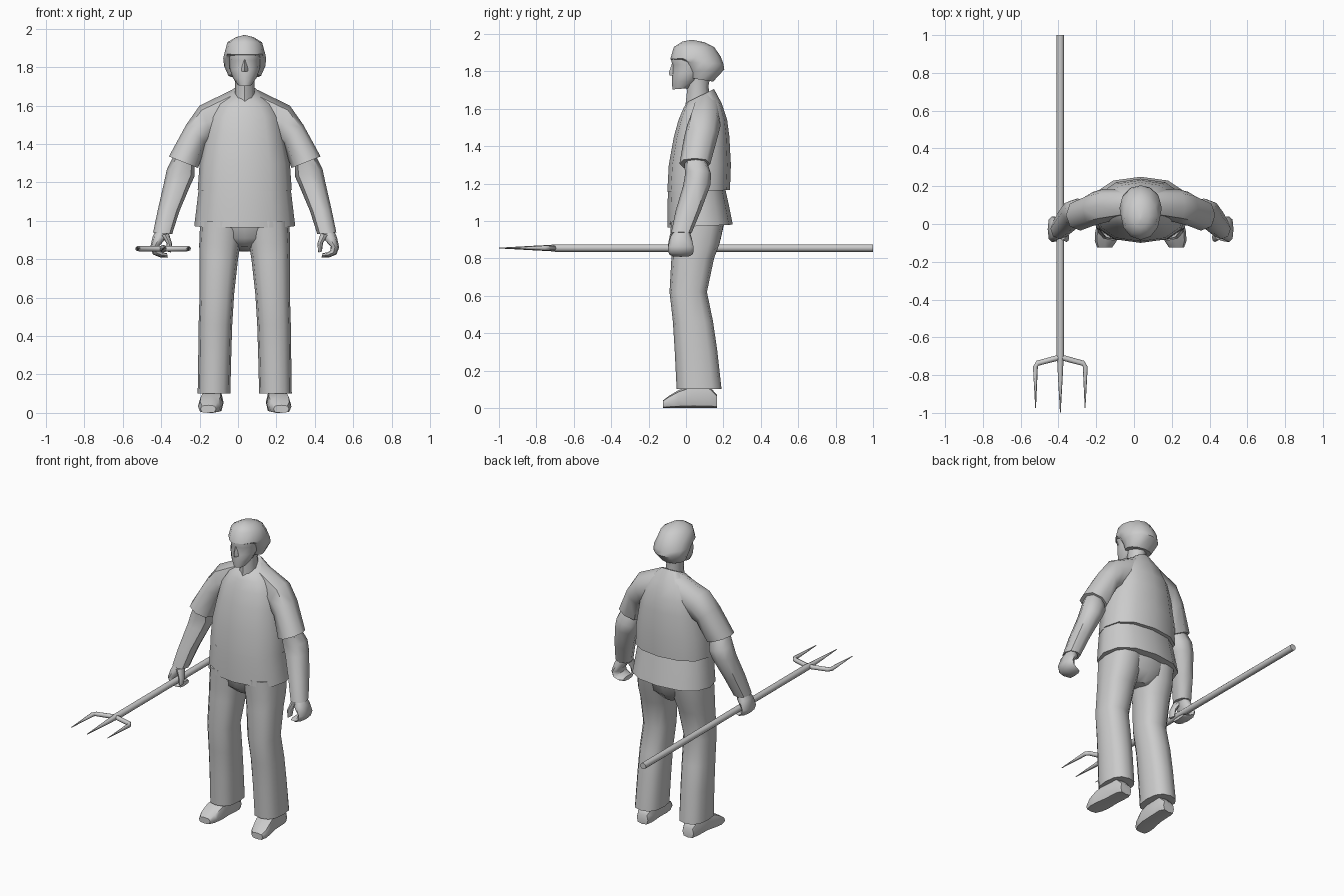
import bpy, bmesh, math
from mathutils import Vector

CX = 0.035  # body centre line
grey = bpy.data.materials.new("plain grey")
grey.diffuse_color = (0.6, 0.6, 0.6, 1)


def loft(name, rings, n=12, power=0.85, angle=50):
    """Skin a closed tube through rings given as (centre, axis a, axis b)."""
    bm = bmesh.new()
    loops = []
    for c, a, b in rings:
        loop = []
        for i in range(n):
            t = 2 * math.pi * i / n
            co, si = math.cos(t), math.sin(t)
            co = math.copysign(abs(co) ** power, co) if abs(co) > 1e-6 else 0
            si = math.copysign(abs(si) ** power, si) if abs(si) > 1e-6 else 0
            loop.append(bm.verts.new(Vector(c) + Vector(a) * co + Vector(b) * si))
        loops.append(loop)
    for p, q in zip(loops, loops[1:]):
        for i in range(n):
            j = (i + 1) % n
            bm.faces.new((p[i], p[j], q[j], q[i]))
    bm.faces.new(loops[0])
    bm.faces.new(loops[-1])
    bmesh.ops.recalc_face_normals(bm, faces=bm.faces)
    me = bpy.data.meshes.new(name)
    bm.to_mesh(me)
    bm.free()
    ob = bpy.data.objects.new(name, me)
    bpy.context.collection.objects.link(ob)
    me.materials.append(grey)
    bpy.ops.object.select_all(action='DESELECT')
    ob.select_set(True)
    bpy.context.view_layer.objects.active = ob
    bpy.ops.object.shade_smooth_by_angle(angle=math.radians(angle))
    return ob


def trunk(name, rows, **kw):
    """Rows: half width, front y, front z, back y, back z."""
    loft(name, [((CX, (yf + yb) / 2, (zf + zb) / 2), (w, 0, 0),
                 (0, (yb - yf) / 2, (zb - zf) / 2)) for w, yf, zf, yb, zb in rows], **kw)


def limb(name, side, rows, **kw):
    """Rows: inner offset, inner z, outer offset, outer z, front y, back y."""
    loft(name, [((CX + side * (ui + uo) / 2, (y0 + y1) / 2, (zi + zo) / 2),
                 (side * (uo - ui) / 2, 0, (zo - zi) / 2),
                 (0, (y1 - y0) / 2, 0)) for ui, zi, uo, zo, y0, y1 in rows], **kw)


def rod(name, points, n=8):
    """Tapered rod in the horizontal plane; points: x, y, z, radius."""
    rings = []
    for i, (x, y, z, r) in enumerate(points):
        a, b = points[max(i - 1, 0)], points[min(i + 1, len(points) - 1)]
        d = Vector((b[0] - a[0], b[1] - a[1], 0)).normalized()
        rings.append(((x, y, z), Vector((d.y, -d.x, 0)) * r, (0, 0, r)))
    loft(name, rings, n=n, power=1)


# Shirt: overhanging upper part and flared lower skirt
trunk("shirt", [
    (0.245, -0.10, 1.155, 0.235, 1.165), (0.235, -0.092, 1.30, 0.24, 1.30),
    (0.205, -0.065, 1.45, 0.232, 1.45), (0.185, -0.04, 1.54, 0.22, 1.54),
    (0.14, -0.015, 1.60, 0.19, 1.63), (0.065, 0.005, 1.635, 0.15, 1.705)])
trunk("shirt_skirt", [
    (0.263, -0.10, 0.965, 0.25, 0.98), (0.25, -0.10, 1.08, 0.23, 1.08),
    (0.24, -0.095, 1.16, 0.21, 1.17)])
# Trouser seat
trunk("trouser_seat", [
    (0.05, -0.02, 0.865, 0.13, 0.84), (0.17, -0.07, 0.91, 0.185, 0.90),
    (0.235, -0.085, 0.99, 0.205, 0.99)])

# Neck, head, nose and hair
trunk("neck", [(0.05, -0.005, 1.60, 0.13, 1.64), (0.05, 0.005, 1.69, 0.12, 1.72),
               (0.055, 0.0, 1.76, 0.13, 1.77)], n=8, power=1)
trunk("head", [
    (0.035, -0.072, 1.703, 0.02, 1.71), (0.062, -0.076, 1.745, 0.06, 1.745),
    (0.078, -0.074, 1.79, 0.10, 1.79), (0.08, -0.072, 1.835, 0.12, 1.835),
    (0.085, -0.08, 1.86, 0.12, 1.86), (0.08, -0.06, 1.92, 0.11, 1.92)], power=1)
trunk("nose", [(0.016, -0.088, 1.777, -0.05, 1.777), (0.017, -0.092, 1.79, -0.05, 1.79),
               (0.007, -0.076, 1.84, -0.05, 1.84)], n=4, power=1)
trunk("hair", [
    (0.085, 0.015, 1.765, 0.145, 1.745), (0.107, 0.0, 1.80, 0.205, 1.81),
    (0.112, -0.03, 1.85, 0.20, 1.84), (0.106, -0.084, 1.865, 0.185, 1.88),
    (0.09, -0.065, 1.93, 0.15, 1.93), (0.045, -0.02, 1.958, 0.10, 1.955),
    (0.005, 0.02, 1.967, 0.04, 1.967)], power=1)

for side, tag in ((-1, "right"), (1, "left")):
    # Sleeve, forearm and cuff
    limb("sleeve_" + tag, side, [
        (0.10, 1.44, 0.06, 1.685, 0.035, 0.18), (0.16, 1.42, 0.235, 1.60, 0.005, 0.185),
        (0.20, 1.40, 0.305, 1.50, -0.01, 0.17), (0.243, 1.275, 0.395, 1.335, -0.035, 0.13)],
        n=8, power=0.9)
    limb("forearm_" + tag, side, [
        (0.26, 1.30, 0.37, 1.34, -0.01, 0.11), (0.262, 1.23, 0.405, 1.27, -0.005, 0.135),
        (0.285, 1.18, 0.42, 1.20, -0.015, 0.13), (0.34, 1.05, 0.452, 1.06, -0.055, 0.08),
        (0.378, 0.93, 0.477, 0.94, -0.08, 0.03)], n=8, power=0.9)
    # Hand: palm and fingers curling round, plus thumb
    limb("hand_" + tag, side, [
        (0.395, 0.955, 0.462, 0.955, -0.06, 0.015), (0.408, 0.91, 0.48, 0.915, -0.085, 0.03),
        (0.448, 0.865, 0.492, 0.862, -0.095, 0.04), (0.446, 0.845, 0.478, 0.825, -0.095, 0.04),
        (0.428, 0.835, 0.436, 0.808, -0.09, 0.035), (0.405, 0.832, 0.400, 0.808, -0.08, 0.02)],
        n=8, power=0.8)
    limb("thumb_" + tag, side, [
        (0.395, 0.935, 0.435, 0.925, -0.085, -0.02), (0.378, 0.88, 0.408, 0.885, -0.095, -0.045),
        (0.383, 0.835, 0.402, 0.84, -0.095, -0.055)], n=8)
    # Trouser leg
    limb("trouser_leg_" + tag, side, [
        (0.075, 0.10, 0.245, 0.10, -0.05, 0.19), (0.07, 0.30, 0.242, 0.30, -0.06, 0.168),
        (0.065, 0.46, 0.24, 0.46, -0.07, 0.145), (0.055, 0.62, 0.235, 0.62, -0.088, 0.112),
        (0.035, 0.80, 0.236, 0.80, -0.078, 0.15), (0.022, 0.88, 0.237, 0.88, -0.08, 0.18),
        (0.005, 1.0, 0.232, 1.0, -0.085, 0.205)], power=0.8)
    # Shoe: low toe rising to the ankle, lofted from heel to toe
    shoe = [(0.165, 0.165, 0.04, 0.07), (0.13, 0.165, 0.055, 0.11), (0.03, 0.17, 0.055, 0.12),
            (-0.04, 0.177, 0.063, 0.095), (-0.09, 0.185, 0.058, 0.065), (-0.124, 0.19, 0.04, 0.04)]
    loft("shoe_" + tag, [((CX + side * u, y, h / 2), (side * w, 0, 0), (0, 0, h / 2))
                         for y, u, w, h in shoe], n=8, power=0.6)

# Pitchfork: shaft, middle tine and two bent side tines
FX, FZ = -0.39, 0.855
rod("fork_shaft", [(FX, 1.0, FZ, 0.02), (FX, -0.70, FZ, 0.02), (FX, -0.73, FZ, 0.016)], n=12)
rod("fork_middle_tine", [(FX, -0.70, FZ, 0.018), (FX, -0.80, FZ, 0.013), (FX, -1.0, FZ, 0.002)])
for s in (-1, 1):
    rod("fork_side_tine", [(FX, -0.705, FZ, 0.015), (FX + s * 0.12, -0.737, FZ, 0.014),
                           (FX + s * 0.132, -0.755, FZ, 0.013), (FX + s * 0.131, -0.975, FZ, 0.002)])
